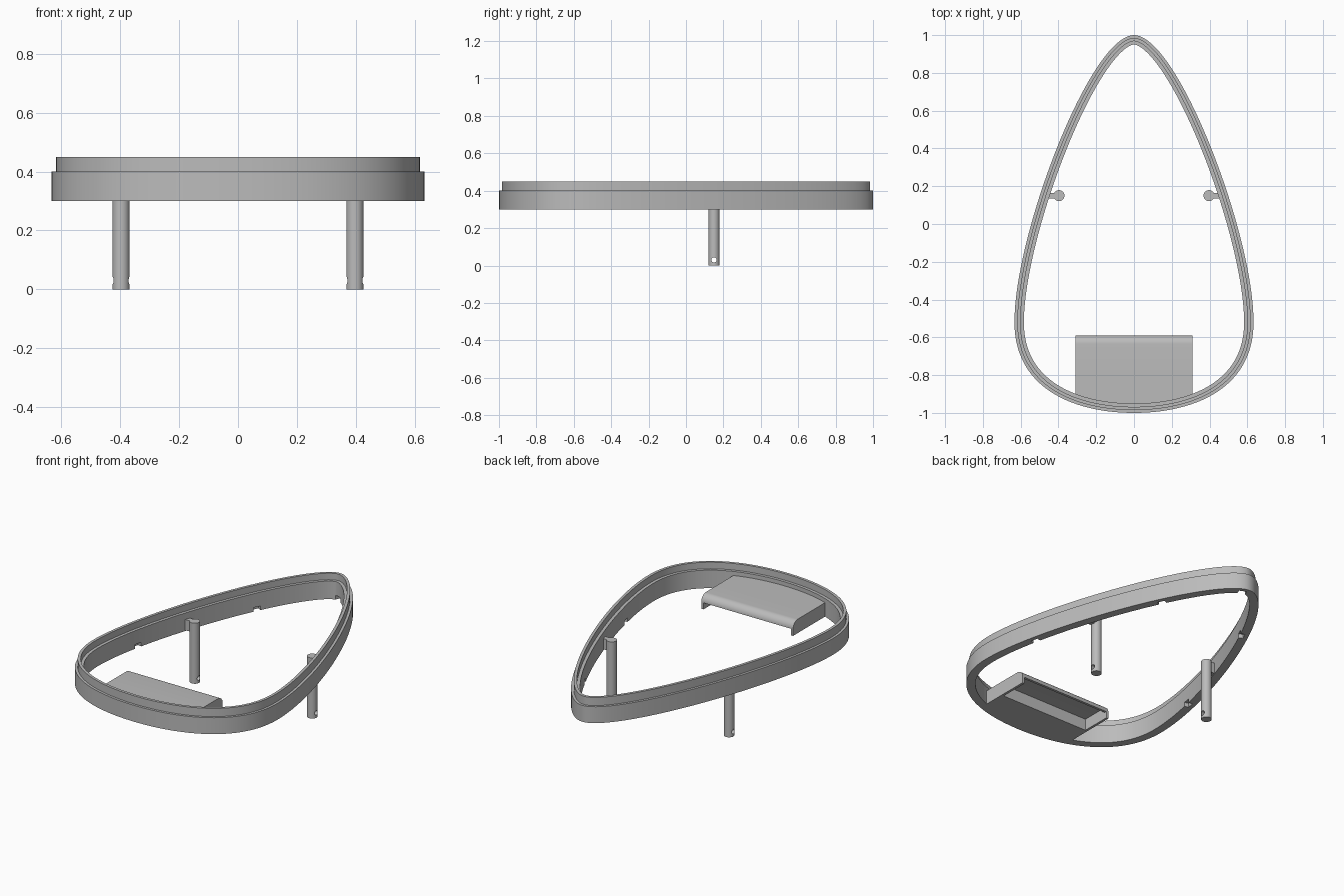
import bpy, bmesh, math
from mathutils import Vector, Matrix

if "Cube" in bpy.data.objects:
    bpy.data.objects.remove(bpy.data.objects["Cube"])

grey = bpy.data.materials.new("plain grey")
grey.diffuse_color = (0.5, 0.5, 0.5, 1)
grey.use_nodes = True
grey.node_tree.nodes["Principled BSDF"].inputs["Base Color"].default_value = grey.diffuse_color


def make(name, bm):
    bmesh.ops.recalc_face_normals(bm, faces=bm.faces)
    me = bpy.data.meshes.new(name)
    bm.to_mesh(me)
    bm.free()
    me.materials.append(grey)
    ob = bpy.data.objects.new(name, me)
    bpy.context.collection.objects.link(ob)
    return ob


def activate(ob):
    bpy.ops.object.select_all(action='DESELECT')
    ob.select_set(True)
    bpy.context.view_layer.objects.active = ob


def smooth(ob):
    activate(ob)
    bpy.ops.object.shade_smooth_by_angle(angle=math.radians(30))


def cut(ob, cutter):
    mod = ob.modifiers.new("cut", 'BOOLEAN')
    mod.operation = 'DIFFERENCE'
    mod.solver = 'EXACT'
    mod.object = cutter
    activate(ob)
    bpy.ops.object.modifier_apply(modifier=mod.name)
    bpy.data.objects.remove(cutter)


def prism(name, pts, vec):
    """Extrude a closed 3D polygon along a vector."""
    bm = bmesh.new()
    face = bm.faces.new([bm.verts.new(p) for p in pts])
    geo = bmesh.ops.extrude_face_region(bm, geom=[face])["geom"]
    bmesh.ops.translate(bm, verts=[v for v in geo if isinstance(v, bmesh.types.BMVert)], vec=vec)
    return make(name, bm)


def box(name, lo, hi):
    pts = [(lo[0], lo[1], lo[2]), (hi[0], lo[1], lo[2]), (hi[0], hi[1], lo[2]), (lo[0], hi[1], lo[2])]
    return prism(name, pts, (0, 0, hi[2] - lo[2]))


# Egg-shaped outline: two curves on the right, mirrored to the left
def bezier(p, t):
    a, b, c, d = [Vector(q) for q in p]
    s = 1 - t
    return a * s**3 + b * 3 * s * s * t + c * 3 * s * t * t + d * t**3


N = 40
upper = [(0, 1), (.23, 1), (.633, -.05), (.633, -.52)]
lower = [(.633, -.52), (.633, -.87), (.32, -1), (0, -1)]
half = [bezier(upper, i / N) for i in range(N)] + [bezier(lower, i / N) for i in range(N + 1)]
outline = half + [Vector((-p.x, p.y)) for p in reversed(half[1:-1])]


def inset(d):
    out = []
    for i, p in enumerate(outline):
        t = (outline[(i + 1) % len(outline)] - outline[i - 1]).normalized()
        out.append(p + Vector((t.y, -t.x)) * d)
    return out


# Ring: stepped section swept round the outline
section = [(0, .30), (0, .40), (.015, .40), (.015, .45),
           (.032, .45), (.032, .41), (.05, .41), (.05, .30)]
bm = bmesh.new()
loops = [[bm.verts.new((p.x, p.y, z)) for p in inset(d)] for d, z in section]
for k, a in enumerate(loops):
    b = loops[(k + 1) % len(loops)]
    for i in range(len(a)):
        j = (i + 1) % len(a)
        bm.faces.new((a[i], a[j], b[j], b[i]))
ring = make("ring", bm)

# Small notches in the lower inner edge of the ring
inner = inset(.05)
for sx, y in [(1, .945), (1, .57), (-1, .57), (1, -.2), (-1, -.2)]:
    i = min(range(2 * N + 1), key=lambda k: abs(inner[k].y - y) + (inner[k].x < -.01))
    p = inner[i]
    t = inner[i + 1] - inner[i - 1]
    bm = bmesh.new()
    bmesh.ops.create_cube(bm, size=1, matrix=Matrix.Translation((p.x * sx, p.y, .30))
                          @ Matrix.Rotation(math.atan2(t.y, t.x * sx), 4, 'Z')
                          @ Matrix.Diagonal((.045, .05, .05, 1)))
    cut(ring, make("notch_cutter", bm))
smooth(ring)

# Housing: solid base that follows the ring, then a hollow rounded cover
W = .31
edge = [p for p in inset(.04) if p.y < -.5 and abs(p.x) < W]
front_y = min(edge, key=lambda p: -abs(p.x)).y
base = [(W, -.77, .30), (W, front_y, .30)] + [(p.x, p.y, .30) for p in edge]
base += [(-W, front_y, .30), (-W, -.77, .30)]
smooth(prism("housing_base", base, (0, 0, .085)))


def arc(r):
    return [(-.635 + r * math.sin(a), .34 + r * math.cos(a))
            for a in [math.pi / 2 * i / 10 for i in range(11)]]


cover = [(-.78, .385)] + arc(.045) + arc(.030)[::-1] + [(-.78, .37)]
smooth(prism("housing_cover", [(-W, y, z) for y, z in cover], (2 * W, 0, 0)))
wall = [(-.78, .30), (-.78, .385)] + arc(.045) + [(-.59, .30)]
for name, x in (("housing_wall_left", -W), ("housing_wall_right", W - .015)):
    smooth(prism(name, [(x, y, z) for y, z in wall], (.015, 0, 0)))

# Legs: round pegs with a cross hole, tied to the ring by a tab
for side, s in (("left", -1), ("right", 1)):
    bm = bmesh.new()
    bmesh.ops.create_cone(bm, cap_ends=True, segments=40, radius1=.029, radius2=.029, depth=.37,
                          matrix=Matrix.Translation((s * .397, .15, .185)))
    leg = make("leg_" + side, bm)
    bm = bmesh.new()
    bmesh.ops.create_cone(bm, cap_ends=True, segments=24, radius1=.014, radius2=.014, depth=.2,
                          matrix=Matrix.Translation((s * .397, .15, .03)) @ Matrix.Rotation(math.pi / 2, 4, 'Y'))
    cut(leg, make("hole_cutter", bm))
    smooth(leg)
    xs = sorted((s * .40, s * .475))
    box("leg_tab_" + side, (xs[0], .135, .305), (xs[1], .165, .37))
